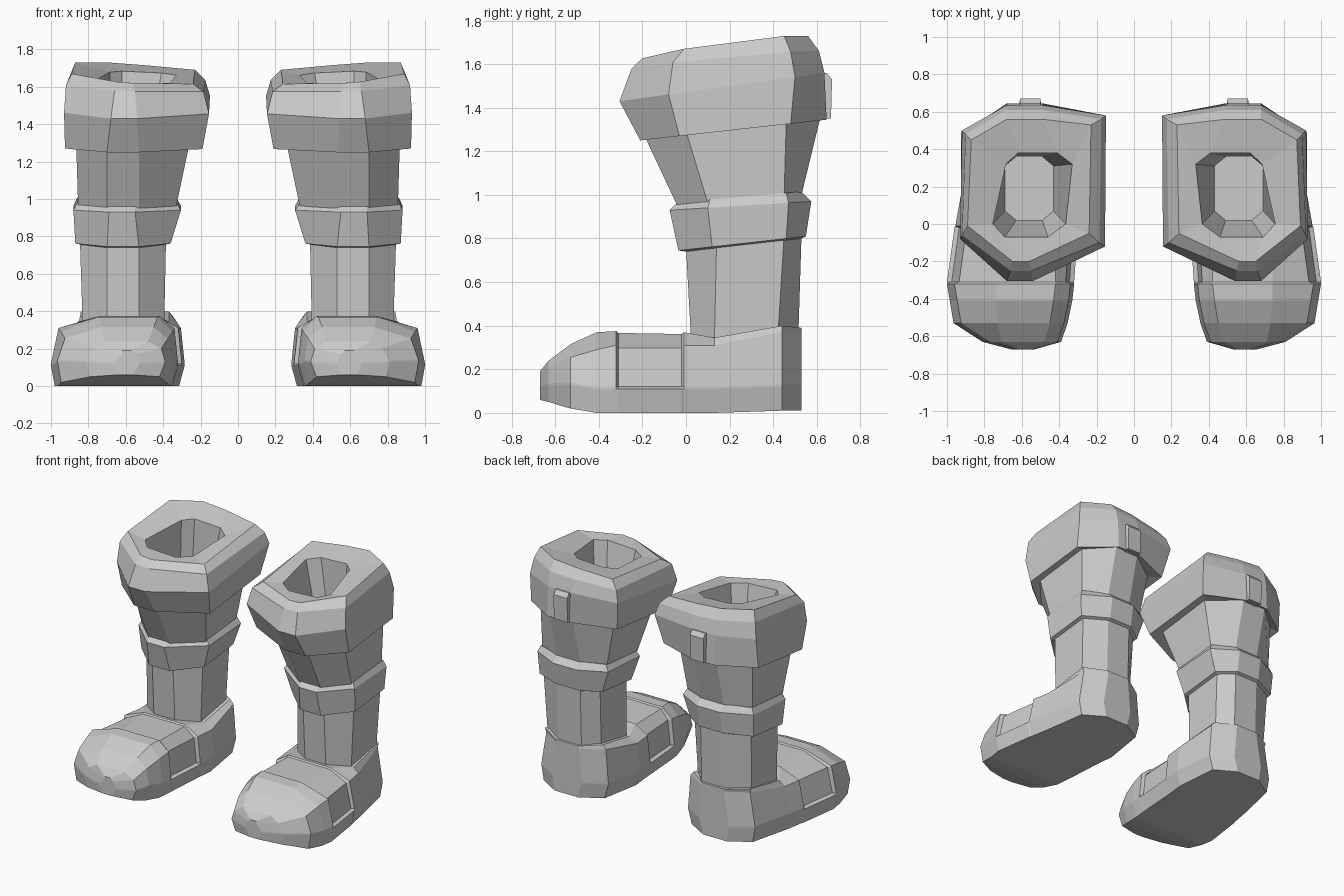
import bpy, bmesh


def loft(name, rings, cap_start=True, cap_end=True):
    """Skin a list of equal-length rings and mirror the part to the other boot."""
    bm = bmesh.new()
    rows = [[bm.verts.new(p) for p in r] for r in rings]
    n = len(rows[0])
    for a, b in zip(rows, rows[1:]):
        for i in range(n):
            j = (i + 1) % n
            bm.faces.new((a[i], a[j], b[j], b[i]))
    if cap_start:
        bm.faces.new(rows[0][::-1])
    if cap_end:
        bm.faces.new(rows[-1])
    bmesh.ops.recalc_face_normals(bm, faces=bm.faces)
    me = bpy.data.meshes.new(name)
    bm.to_mesh(me)
    bm.free()
    ob = bpy.data.objects.new(name, me)
    bpy.context.collection.objects.link(ob)
    ob.modifiers.new("mirror", 'MIRROR').use_mirror_merge = False
    return ob


def octagon(xi, xo, yf, ysf, ysb, yb, zf, zb, f=(0.53, 0.70), b=(0.49, 0.68),
            skew=0.0, taper=0.0, lean=0.0):
    """Eight-sided tilted leg section: inner/outer x, front to back y, front and back z.
    skew twists the inner corners, taper narrows the back, lean drops the inner side."""
    pts = [(f[0], yf), (f[1], yf), (xo, ysf), (xo - taper, ysb),
           (b[1], yb), (b[0], yb), (xi, ysb + skew), (xi + taper / 2, ysf - skew / 2)]
    return [(x, y, zf + (zb - zf) * (y - yf) / (yb - yf) - lean * (xo - x) / (xo - xi))
            for x, y in pts]


def foot_section(y, xi, xo, zb, zs, zt, ti, to, cut=0.0):
    """Cross-section of the foot; cut sinks the sides for the strap recess."""
    zm = min(zb + 0.11, (zb + zs) / 2)
    k = 0.02
    return [(x, y, z) for x, z in [
        (xi + 0.03, zb), (xi, zm), (xi + cut, zm + 0.01), (xi + k + cut, zs - cut / 2),
        (ti, zt - cut / 3), (to, zt - cut / 3),
        (xo - 2 * k - cut, zs - cut / 2), (xo - cut, zm + 0.01), (xo, zm), (xo - k, zb)]]


# foot, from toe to heel
loft("foot", [foot_section(*s) for s in [
    (-0.67, 0.53, 0.66, 0.06, 0.17, 0.19, 0.57, 0.62),
    (-0.63, 0.39, 0.81, 0.05, 0.20, 0.24, 0.48, 0.71),
    (-0.53, 0.355, 0.965, 0.02, 0.255, 0.315, 0.45, 0.73),
    (-0.41, 0.33, 0.985, 0.00, 0.29, 0.37, 0.43, 0.74),
    (-0.32, 0.32, 1.00, 0.00, 0.31, 0.375, 0.42, 0.74),
    (-0.31, 0.32, 1.00, 0.00, 0.31, 0.375, 0.42, 0.74, 0.025),
    (-0.02, 0.30, 0.96, 0.00, 0.31, 0.370, 0.42, 0.76, 0.025),
    (-0.01, 0.30, 0.955, 0.00, 0.31, 0.370, 0.42, 0.76),
    (0.13, 0.285, 0.93, 0.00, 0.31, 0.345, 0.37, 0.85),
    (0.44, 0.325, 0.87, 0.01, 0.37, 0.40, 0.37, 0.84),
    (0.53, 0.48, 0.72, 0.01, 0.37, 0.39, 0.50, 0.69),
]])

# shin
loft("shin", [
    octagon(0.395, 0.83, 0.025, 0.13, 0.42, 0.515, 0.30, 0.34),
    octagon(0.385, 0.845, 0.0, 0.14, 0.45, 0.53, 0.76, 0.82),
])

# ankle band
loft("ankle_band", [
    octagon(0.39, 0.84, 0.0, 0.14, 0.45, 0.53, 0.74, 0.80),
    octagon(0.36, 0.87, -0.035, 0.12, 0.46, 0.55, 0.745, 0.81),
    octagon(0.305, 0.88, -0.075, 0.10, 0.47, 0.575, 0.93, 0.97, (0.55, 0.69)),
    octagon(0.33, 0.86, -0.04, 0.11, 0.46, 0.53, 0.965, 1.015, (0.55, 0.69)),
])

# calf
loft("calf", [
    octagon(0.33, 0.855, -0.04, 0.10, 0.45, 0.53, 0.95, 1.00),
    octagon(0.26, 0.865, -0.19, 0.0, 0.46, 0.62, 1.27, 1.37),
], False, False)

# cuff, up the outside, over the rim and down into the opening
loft("cuff", [
    octagon(0.26, 0.865, -0.18, 0.0, 0.46, 0.61, 1.26, 1.36),
    octagon(0.19, 0.925, -0.21, -0.03, 0.48, 0.645, 1.25, 1.345, skew=0.05),
    octagon(0.15, 0.93, -0.305, -0.08, 0.50, 0.635, 1.43, 1.56, (0.54, 0.68),
            skew=0.08, taper=0.01),
    octagon(0.175, 0.92, -0.25, -0.06, 0.48, 0.61, 1.59, 1.67, (0.55, 0.66),
            skew=0.08, taper=0.02, lean=0.03),
    octagon(0.23, 0.89, -0.20, -0.01, 0.45, 0.56, 1.645, 1.745, (0.56, 0.65),
            skew=0.08, taper=0.02, lean=0.05),
    octagon(0.33, 0.755, -0.07, 0.0, 0.32, 0.38, 1.63, 1.69, (0.46, 0.69), (0.41, 0.62),
            taper=0.07, lean=0.02),
    octagon(0.43, 0.69, 0.02, 0.07, 0.31, 0.36, 1.20, 1.20, (0.49, 0.63), (0.49, 0.63)),
], False, True)

# pull tab on the back of the cuff
loft("pull_tab", [
    [(x, y, z) for x, y in ((0.49, 0.56), (0.62, 0.56), (0.61, yb), (0.50, yb))]
    for yb, z in ((0.665, 1.35), (0.67, 1.53), (0.645, 1.56))
])
